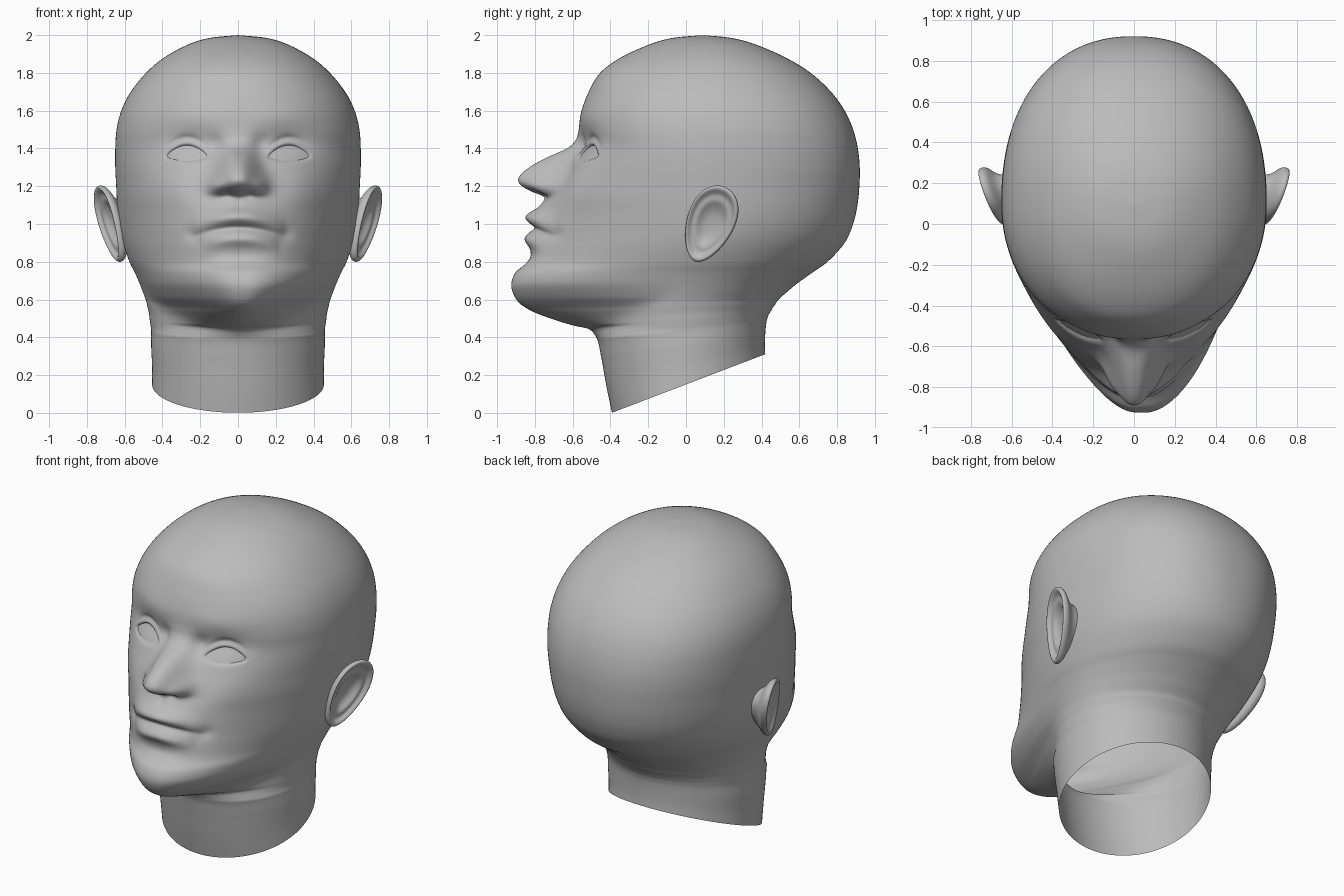
import bpy
import bmesh
import math

cube = bpy.data.objects.get("Cube")
if cube:
    bpy.data.objects.remove(cube, do_unlink=True)

clay = bpy.data.materials.new("grey_clay")
clay.use_nodes = True
clay.diffuse_color = (0.5, 0.5, 0.5, 1)
clay.node_tree.nodes["Principled BSDF"].inputs["Base Color"].default_value = (0.5, 0.5, 0.5, 1)


def make_object(name, rings, closed):
    """Bridge equal rows of points into a smooth mesh object."""
    bm = bmesh.new()
    rows = [[bm.verts.new(point) for point in ring] for ring in rings]
    count = len(rows[0])
    for low, high in zip(rows, rows[1:]):
        for i in range(count if closed else count - 1):
            j = (i + 1) % count
            bm.faces.new((low[i], low[j], high[j], high[i]))
    bmesh.ops.remove_doubles(bm, verts=bm.verts, dist=0.00005)
    bmesh.ops.recalc_face_normals(bm, faces=bm.faces)
    mesh = bpy.data.meshes.new(name)
    bm.to_mesh(mesh)
    bm.free()
    mesh.materials.append(clay)
    mesh.shade_smooth()
    obj = bpy.data.objects.new(name, mesh)
    bpy.context.collection.objects.link(obj)
    return obj


def spline(knots, u):
    """Smooth curve through (position, value) knots."""
    last = len(knots) - 1
    u = min(max(u, knots[0][0]), knots[last][0])
    i = 0
    while i < last - 1 and u > knots[i + 1][0]:
        i += 1

    def slope(k):
        a, b = knots[max(k - 1, 0)], knots[min(k + 1, last)]
        return (b[1] - a[1]) / (b[0] - a[0])

    (u0, v0), (u1, v1) = knots[i], knots[i + 1]
    span = u1 - u0
    s = (u - u0) / span
    ease = s * s * (3 - 2 * s)
    return (v0 + (v1 - v0) * ease + span * slope(i) * s * (1 - s) ** 2
            - span * slope(i + 1) * s * s * (1 - s))


def step(low, high, v):
    s = min(max((v - low) / (high - low), 0), 1)
    return s * s * (3 - 2 * s)


def bell(v, width):
    return math.exp(-(v / width) ** 2)


# Level outlines from neck to crown: height, half width, front, back
LEVELS = [
    (0, .455, -.385, .42), (.15, .455, -.415, .418), (.3, .46, -.442, .42),
    (.4, .46, -.465, .425), (.45, .465, -.51, .432), (.475, .468, -.6, .438),
    (.515, .472, -.725, .453), (.555, .48, -.83, .472), (.6, .49, -.895, .497),
    (.67, .515, -.925, .57), (.74, .545, -.905, .665), (.8, .575, -.845, .75),
    (.9, .61, -.81, .84), (1, .63, -.78, .885), (1.1, .64, -.73, .908),
    (1.2, .645, -.675, .918), (1.3, .65, -.625, .92), (1.4, .65, -.58, .91),
    (1.5, .643, -.568, .885), (1.6, .618, -.552, .84), (1.7, .568, -.515, .768),
    (1.8, .487, -.455, .66), (1.88, .393, -.348, .53), (1.95, .265, -.195, .37),
    (1.985, .15, -.07, .24), (2, 0, .09, .09)]
TRACKS = [list(enumerate(column)) for column in zip(*LEVELS)]

# Roundness of the front and back outlines by height
FRONT_POWER = [(.4, 2), (.475, 1.35), (.55, 1.2), (.62, 1.4), (.7, 1.55),
               (1, 1.6), (1.2, 1.82), (1.4, 2.05), (1.6, 2.15), (2, 2.1)]
BACK_POWER = [(.4, 2), (.75, 1.95), (1, 2.1), (1.4, 2.25), (2, 2.1)]
NOSE_HEIGHT = [(1.09, 0), (1.145, .035), (1.17, .12), (1.21, .21), (1.25, .235),
               (1.305, .2), (1.36, .125), (1.4, .05), (1.45, .01), (1.5, 0)]
NOSE_WIDTH = [(1.1, .12), (1.2, .125), (1.3, .1), (1.4, .085), (1.5, .08)]

# Paired soft forms: side offset, height, two spreads, forward amount
FORMS = {
    "brow": (.2, 1.57, .16, .06, .006),
    "socket": (.25, 1.435, .14, .07, -.03),
    "inner_socket": (.12, 1.41, .045, .06, -.022),
    "lid": (.27, 1.385, .13, .065, .01),
    "cheek": (.34, 1.2, .14, .12, .018),
    "nose_wing": (.115, 1.2, .04, .04, .035),
    "nostril": (.055, 1.16, .028, .018, -.025),
    "muzzle": (0, 1.07, .16, .07, .04),
    "philtrum": (0, 1.11, .02, .03, -.008),
    "mouth_corner": (.25, .945, .035, .035, -.015),
    "chin_crease": (0, .825, .13, .03, -.01)}


def section(t):
    """Outline values at a position along the levels."""
    z, w, front, back = (spline(track, t) for track in TRACKS)
    middle = 0.1 * step(0.5, 1.1, z)
    return z, max(w, 0), front, back, middle


def eye_opening(x):
    """Lower and upper lid heights."""
    arch = 1 - ((abs(x) - 0.27) / 0.12) ** 2
    return 1.355 - 0.027 * arch, 1.355 + 0.068 * arch


def features(x, z, lids):
    """Forward relief of the face."""
    side = abs(x)
    out = sum(amount * bell(side - cx, sx) * bell(z - cz, sz)
              for cx, cz, sx, sz, amount in FORMS.values())
    # nose
    if 1.09 < z < 1.5:
        out += spline(NOSE_HEIGHT, z) * math.exp(-(side / spline(NOSE_WIDTH, z)) ** 2.4)
    # lips
    line = 0.98 - 0.8 * x * x
    upper, lower = (max(0, 1 - (x / reach) ** 2) for reach in (0.25, 0.21))
    out += 0.056 * upper * bell(z - line - 0.055, 0.043)
    out += 0.052 * lower * bell(z - line + 0.055, 0.043)
    out -= 0.018 * math.sqrt(upper) * bell(z - line, 0.013)
    # eyelids
    if lids and 0.13 < side < 0.41:
        low, high = eye_opening(x)
        fade = max(0, 1 - ((side - 0.27) / 0.14) ** 2)
        out += fade * (0.008 * bell(z - high - 0.008, 0.012) - 0.012 * bell(z - high - 0.034, 0.014))
        out -= 0.045 * min(max(min(high - z, z - low) / 0.02, 0), 1)
    return out


def front_y(x, sec, lids=True):
    z, w, front, back, middle = sec
    s = min(abs(x) / w, 1) if w > 0 else 1
    p = spline(FRONT_POWER, z)
    depth = middle - front
    # blunt tip on the lower face
    blunt = 0.13 * step(0.42, 0.55, z) * (1 - step(1.1, 1.45, z))
    soft = min(1, (math.hypot(s, blunt) - blunt) / (math.hypot(1, blunt) - blunt))
    y = depth * (1 - soft ** p) ** (1 / p)
    # throat blends into the jaw
    if z < 1:
        round_off = math.sqrt(max(0, 1 - s * s))
        throat = min(0.43 + middle, depth - 0.05) * round_off
        k = 0.1 * round_off + 0.000001
        h = max(k - abs(y - throat), 0) / k
        y = max(y, throat) + h * h * k / 4
    return middle - y - features(x, z, lids)


def chin_shift(y, z):
    return 0.035 * step(0.3, 0.9, -y) * bell(z - 0.68, 0.2)


# Head and neck: one open shell, cut at a slant below
COLUMNS, STEPS = 224, 10
rings = []
for r in range((len(LEVELS) - 1) * STEPS + 1):
    sec = section(r / STEPS)
    z, w, front, back, middle = sec
    p = spline(BACK_POWER, z)
    ring = []
    for c in range(COLUMNS):
        u = 2 * math.pi * c / COLUMNS - math.pi
        angle = u - 0.45 * math.sin(u)
        x = w * math.sin(angle)
        if math.cos(angle) > 0:
            y = front_y(x, sec)
        else:
            s = min(abs(math.sin(angle)), 1)
            y = middle + (back - middle) * (1 - s ** p) ** (1 / p)
        lift = max(0, 1 - z / 0.65) ** 1.5 * (y + 0.385) * 0.385
        ring.append((x + chin_shift(y, z), y, z + lift))
    rings.append(ring)
head = make_object("head", rings, True)
soften = head.modifiers.new("soften", "SMOOTH")
soften.factor = 0.5
soften.iterations = 3


def level_at(z):
    """Outline values for a given height."""
    a, b = 0, len(LEVELS) - 1
    for _ in range(30):
        mid = (a + b) / 2
        if spline(TRACKS[0], mid) < z:
            a = mid
        else:
            b = mid
    return section(a)


# Eyes: curved almonds set just behind the lids
def make_eye(name, side):
    rows = []
    for i in range(25):
        x = side * (0.27 + 0.122 * (i / 12 - 1))
        low, high = eye_opening(x)
        heights = [low - 0.008 + (high - low + 0.016) * j / 14 for j in range(15)]
        rows.append([(x, front_y(x, level_at(z), False) + 0.014, z) for z in heights])
    make_object(name, rows, False)


# Ears: dished egg shape with a rolled rim; pairs of radius and relief
EAR_PROFILE = [(0, -.03), (.3, -.028), (.48, -.014), (.6, .004), (.72, -.002),
               (.8, .004), (.88, .02), (.96, .022), (1, .008), (.97, -.012),
               (.87, -.026), (.74, -.038), (.62, -.06), (.55, -.11)]


def make_ear(name, side):
    rows = []
    for radius, relief in EAR_PROFILE:
        ring = []
        for i in range(40):
            phi = 2 * math.pi * i / 40
            along = 0.215 * radius * math.cos(phi)
            across = 0.126 * radius * (1 + 0.2 * math.cos(phi)) * math.sin(phi)
            y = 0.128 + 0.37 * along + 0.93 * across
            z = 1.0 + 0.93 * along - 0.37 * across
            x = 0.675 + 0.35 * (y - 0.13) + 0.17 * (z - 1) + relief
            ring.append((side * x, y - 0.3 * relief, z))
        rows.append(ring)
    ear = make_object(name, rows, True)
    ear.modifiers.new("rounding", "SUBSURF").levels = 1


for label, side in (("left", 1), ("right", -1)):
    make_eye(label + "_eye", side)
    make_ear(label + "_ear", side)
